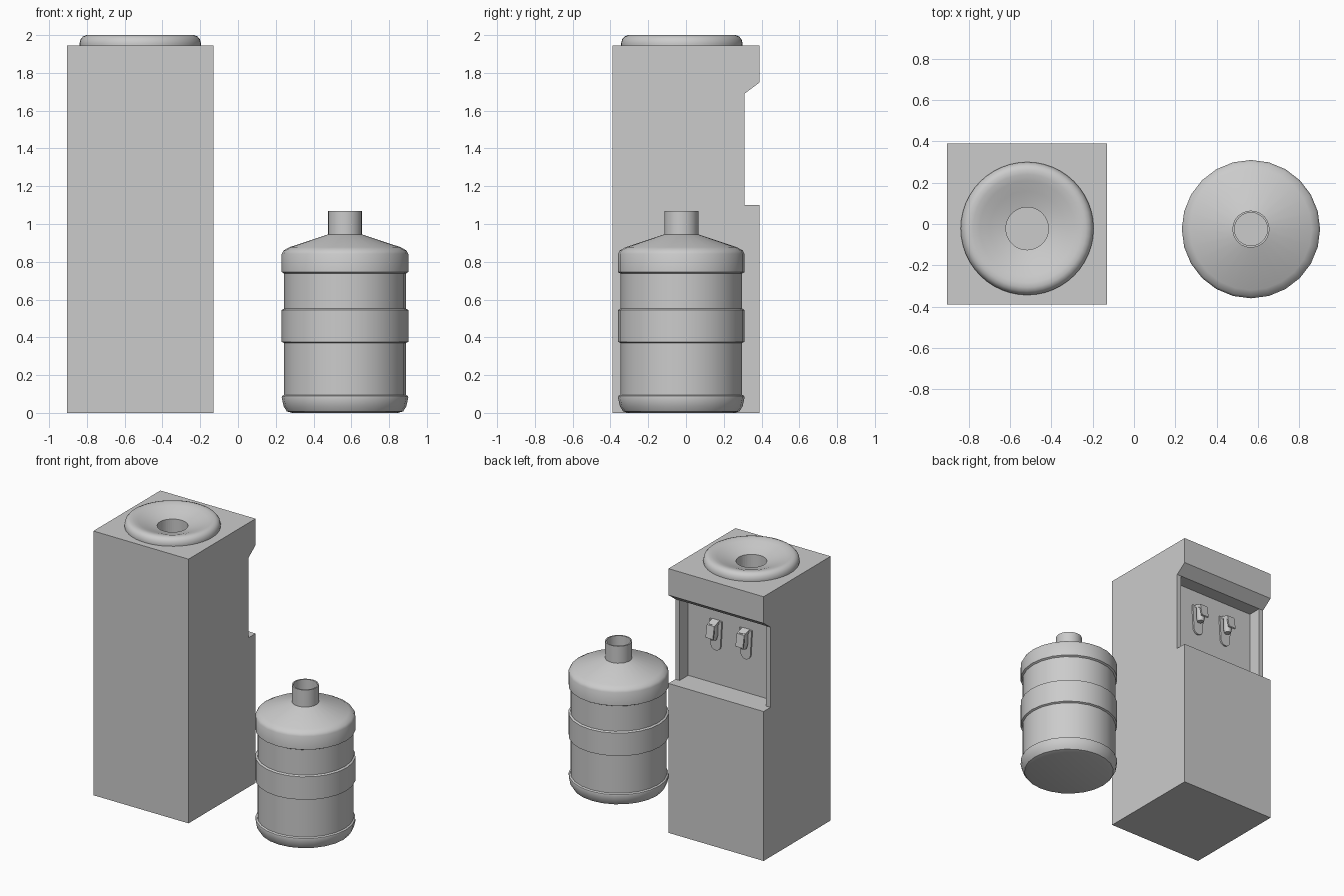
import bpy, bmesh, math
from mathutils import Vector

cube = bpy.data.objects.get("Cube")
if cube:
    bpy.data.objects.remove(cube, do_unlink=True)

grey = bpy.data.materials.new("plain_grey")
grey.use_nodes = True
grey.diffuse_color = (0.6, 0.6, 0.6, 1)
grey.node_tree.nodes["Principled BSDF"].inputs["Base Color"].default_value = (0.6, 0.6, 0.6, 1)

CAB_X, RING_Y = -0.5175, -0.022
BOTTLE = (0.5665, -0.025)


def finish(name, bm, smooth=None):
    bmesh.ops.recalc_face_normals(bm, faces=bm.faces)
    mesh = bpy.data.meshes.new(name)
    bm.to_mesh(mesh)
    bm.free()
    mesh.materials.append(grey)
    ob = bpy.data.objects.new(name, mesh)
    bpy.context.collection.objects.link(ob)
    if smooth:
        select(ob)
        bpy.ops.object.shade_smooth_by_angle(angle=math.radians(smooth))
    return ob


def select(ob):
    bpy.ops.object.select_all(action='DESELECT')
    ob.select_set(True)
    bpy.context.view_layer.objects.active = ob


def prism(name, outline, axis, start, depth, smooth=None):
    """Extrude a closed outline along x (points are y, z) or y (points are x, z)."""
    bm = bmesh.new()
    if axis == 'x':
        pts = [(start, a, b) for a, b in outline]
        move = Vector((depth, 0, 0))
    else:
        pts = [(a, start, b) for a, b in outline]
        move = Vector((0, depth, 0))
    face = bm.faces.new([bm.verts.new(p) for p in pts])
    ext = bmesh.ops.extrude_face_region(bm, geom=[face], use_keep_orig=True)
    bmesh.ops.translate(bm, vec=move, verts=[v for v in ext["geom"] if isinstance(v, bmesh.types.BMVert)])
    return finish(name, bm, smooth)


def lathe(name, profile, centre, sides, smooth=35):
    """Revolve (radius, z) points; zero radius closes an end."""
    bm = bmesh.new()
    cx, cy = centre
    verts = [bm.verts.new((cx + r, cy, z)) for r, z in profile]
    edges = [bm.edges.new(pair) for pair in zip(verts, verts[1:])]
    bmesh.ops.spin(bm, geom=verts + edges, cent=(cx, cy, 0), axis=(0, 0, 1),
                   angle=math.tau, steps=sides)
    bmesh.ops.remove_doubles(bm, verts=bm.verts, dist=0.0005)
    return finish(name, bm, smooth)


def carve(target, cutter):
    mod = target.modifiers.new("cut", 'BOOLEAN')
    mod.operation, mod.solver, mod.object = 'DIFFERENCE', 'EXACT', cutter
    select(target)
    bpy.ops.object.modifier_apply(modifier=mod.name)
    bpy.data.objects.remove(cutter, do_unlink=True)


# Cabinet: side profile with a ledge and an overhanging hood
cabinet = prism("cabinet", [(-0.39, 0), (0.39, 0), (0.39, 1.10), (0.31, 1.10), (0.31, 1.69),
                            (0.39, 1.75), (0.39, 1.945), (-0.39, 1.945)], 'x', CAB_X - 0.3875, 0.775)

# Serving niche and bottle socket
niche = [(CAB_X - 0.3525, 1.10), (CAB_X + 0.3525, 1.10), (CAB_X + 0.3525, 1.69), (CAB_X - 0.3525, 1.69)]
carve(cabinet, prism("niche_cutter", niche, 'y', 0.21, 0.14))
carve(cabinet, lathe("socket_cutter", [(0, 1.80), (0.103, 1.80), (0.103, 2.1), (0, 2.1)],
                     (CAB_X, RING_Y), 48, None))

# Dished collar that holds the bottle
lathe("top_collar", [(0.103, 1.93), (0.319, 1.93), (0.322, 1.955), (0.316, 1.978), (0.303, 1.993),
                     (0.285, 2.0), (0.262, 1.999), (0.23, 1.99), (0.18, 1.971), (0.13, 1.955),
                     (0.103, 1.948), (0.103, 1.93)], (CAB_X, RING_Y), 48)

# Two taps: rounded back plate, spout and push lever
for label, side in (("left", 1), ("right", -1)):
    x = CAB_X + side * 0.122
    arc = [(x + 0.04 * math.cos(a), 1.39 + 0.04 * math.sin(a))
           for a in (math.pi + math.pi * i / 12 for i in range(13))]
    prism(label + "_tap_plate", arc + [(x + 0.05, 1.57), (x - 0.05, 1.57)], 'y', 0.20, 0.022, 35)
    lathe(label + "_tap_spout", [(0, 1.44), (0.022, 1.44), (0.03, 1.47), (0.03, 1.56), (0, 1.56)],
          (x, 0.245), 20)
    prism(label + "_tap_lever", [(0.215, 1.555), (0.27, 1.535), (0.288, 1.46), (0.296, 1.465),
                                 (0.28, 1.555), (0.215, 1.575)], 'x', x - 0.03, 0.06)

# Water bottle with raised bands, sloping shoulder and open neck
lathe("water_bottle", [(0, 0), (0.28, 0), (0.308, 0.008), (0.325, 0.035), (0.335, 0.08), (0.333, 0.09),
                       (0.322, 0.096), (0.322, 0.37), (0.335, 0.376), (0.335, 0.545), (0.322, 0.552),
                       (0.322, 0.738), (0.335, 0.745), (0.335, 0.842), (0.325, 0.86), (0.295, 0.877),
                       (0.09, 0.945), (0.09, 1.07), (0.08, 1.07), (0.08, 0.92), (0, 0.92)], BOTTLE, 24)
